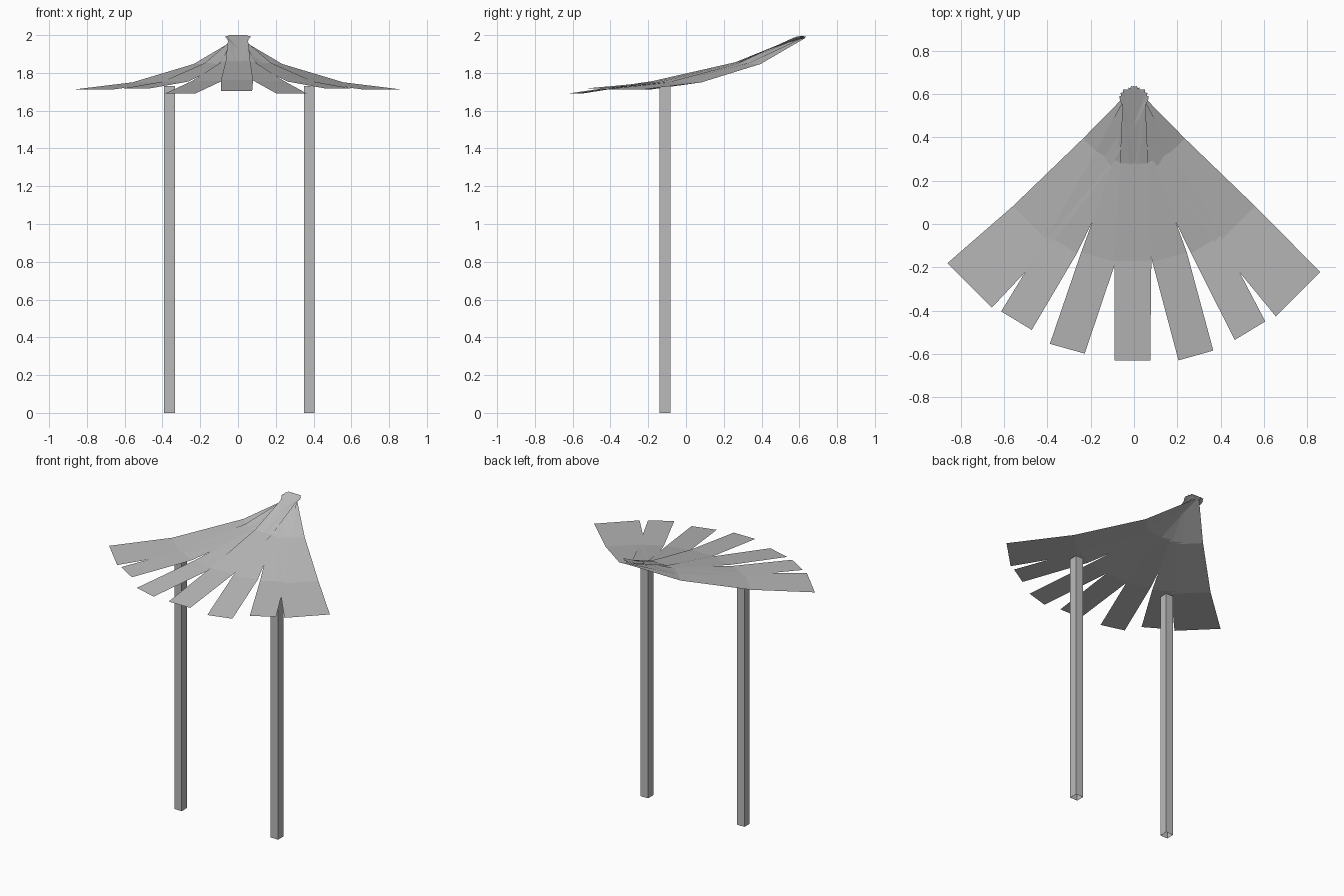
import bpy, bmesh, math
from mathutils import Vector

cube = bpy.data.objects.get("Cube")
if cube:
    bpy.data.objects.remove(cube)

grey = bpy.data.materials.new("plain grey")
grey.use_nodes = True
colour = (0.5, 0.5, 0.5, 1)
grey.diffuse_color = colour
grey.node_tree.nodes["Principled BSDF"].inputs["Base Color"].default_value = colour


def finish(bm, name):
    mesh = bpy.data.meshes.new(name)
    bm.to_mesh(mesh)
    bm.free()
    mesh.materials.append(grey)
    obj = bpy.data.objects.new(name, mesh)
    bpy.context.collection.objects.link(obj)
    return obj


PIVOT_Y = 0.57


def slat(name, angle, reach, outer, inner, heights):
    """Bent sheet running out from the hub; outer and inner are edge offsets per row."""
    a = math.radians(angle)
    along = Vector((math.sin(a), -math.cos(a), 0))
    across = Vector((math.cos(a), math.sin(a), 0)) * (1 if angle >= 0 else -1)
    hub = Vector((0, PIVOT_Y, 0))
    bm = bmesh.new()
    rows = []
    for r, o, i, z in zip((-0.05, 0.29, 0.74, reach), outer, inner, heights):
        base = hub + along * r + Vector((0, 0, z))
        rows.append([bm.verts.new(base + across * w) for w in (i, o)])
    for (p, q), (s, t) in zip(rows, rows[1:]):
        bm.faces.new((p, q, t, s))
    bmesh.ops.recalc_face_normals(bm, faces=bm.faces)
    if sum(f.normal.z for f in bm.faces) < 0:
        bmesh.ops.reverse_faces(bm, faces=bm.faces)
    finish(bm, name)


# Roof: a fan of seven overlapping slats, the middle one uppermost
slat("middle_slat", 0, 1.2, (0.05, 0.065, 0.08, 0.075),
     (-0.05, -0.065, -0.09, -0.09), (2.0, 1.862, 1.762, 1.705))
for side, name, reaches, shift in ((1, "left", (1.21, 1.186, 1.167), -0.02),
                                   (-1, "right", (1.186, 1.15, 1.14), 0.01)):
    slat(name + "_inner_slat", side * 15.7, reaches[0],
         (0.04, 0.01, 0.045, 0.06 + shift), (-0.05, -0.1, -0.12, -0.107 + shift),
         (1.996, 1.857, 1.757, 1.69))
    slat(name + "_middle_slat", side * 31.2, reaches[1],
         (0.045, 0.03, 0.018, 0.01 + shift), (-0.05, -0.1, -0.14, -0.155 + shift),
         (1.992, 1.852, 1.754, 1.717))
    slat(name + "_outer_slat", side * 45, reaches[2],
         (0.045, 0.042, 0.05, 0.068 + shift), (-0.045, -0.14, -0.2, -0.222 + shift),
         (1.988, 1.847, 1.75, 1.713))

# Posts: square hollow tubes open at both ends
for x, name in ((0.377, "left_post"), (-0.362, "right_post")):
    bm = bmesh.new()
    bmesh.ops.create_cube(bm, size=1)
    bm.normal_update()
    caps = [f for f in bm.faces if abs(f.normal.z) > 0.5]
    bmesh.ops.delete(bm, geom=caps, context='FACES_ONLY')
    bmesh.ops.scale(bm, vec=(0.057, 0.057, 1.73), verts=bm.verts)
    bmesh.ops.translate(bm, vec=(x, -0.111, 0.865), verts=bm.verts)
    finish(bm, name)
